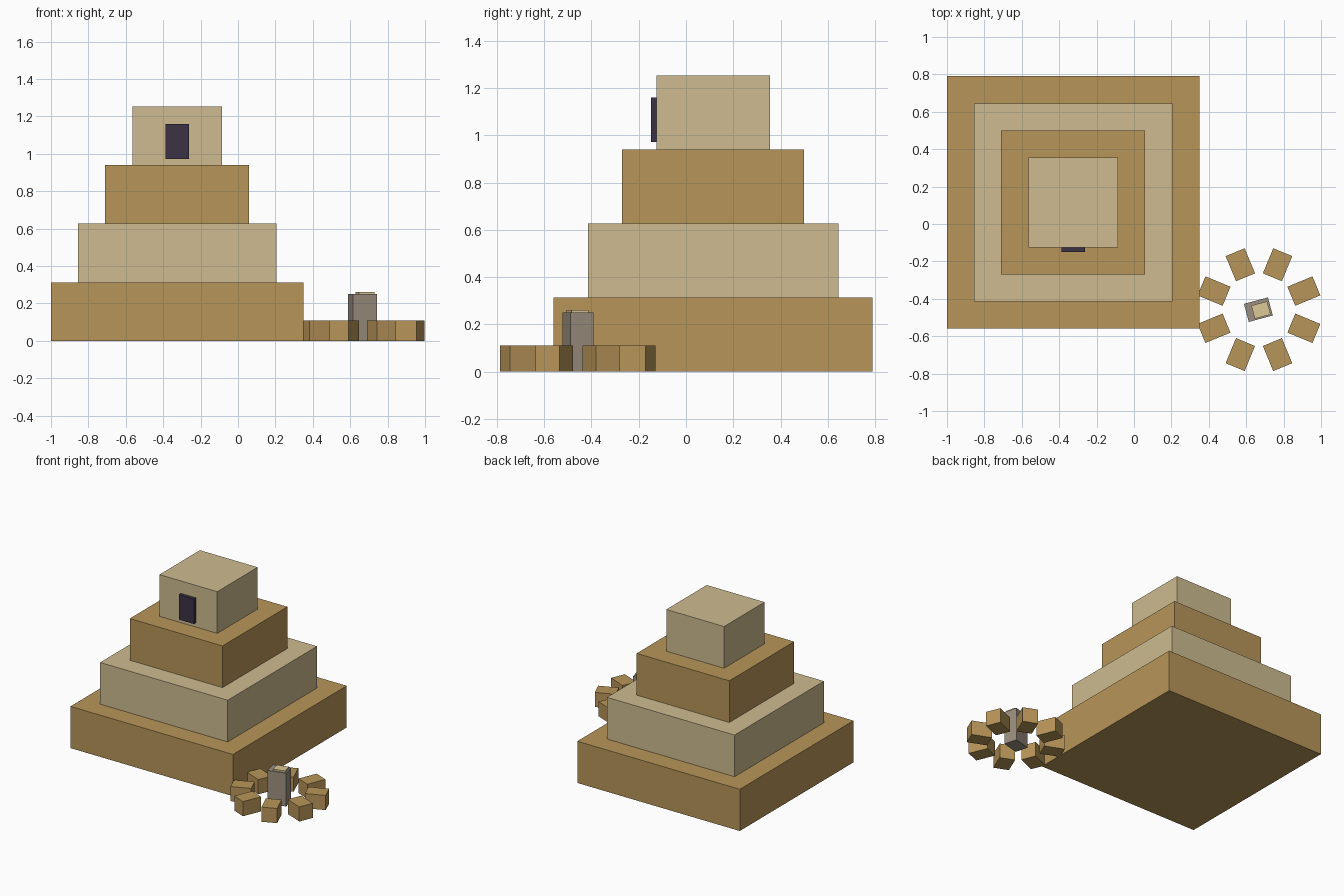
import bpy
from math import cos, sin, radians

if "Cube" in bpy.data.objects:
    bpy.data.objects.remove(bpy.data.objects["Cube"])


def material(name, rgb):
    m = bpy.data.materials.new(name)
    m.diffuse_color = (*rgb, 1)
    m.use_nodes = True
    m.node_tree.nodes["Principled BSDF"].inputs["Base Color"].default_value = m.diffuse_color
    return m


SAND = material("sandstone", (0.48, 0.30, 0.10))
PALE = material("pale_stone", (0.62, 0.50, 0.28))
DARK = material("dark_opening", (0.045, 0.032, 0.06))
GREY = material("grey_stone", (0.33, 0.27, 0.21))
CREAM = material("cream_stone", (0.72, 0.58, 0.31))


def box(name, centre, size, mat, turn=0.0):
    bpy.ops.mesh.primitive_cube_add(size=1, location=centre, rotation=(0, 0, turn))
    ob = bpy.context.object
    ob.name = name
    ob.scale = size
    bpy.ops.object.transform_apply(location=False, rotation=False, scale=True)
    ob.data.materials.append(mat)
    return ob


# Stepped temple: four shrinking tiers in alternating stone
TX, TY, TIER = -0.325, 0.115, 0.3133
for i in range(4):
    width = 1.35 - 0.29 * i
    box(f"temple_tier_{i + 1}", (TX, TY, TIER * (i + 0.5)),
        (width, width, TIER), PALE if i % 2 else SAND)

# Doorway on the front of the top shrine
box("shrine_doorway", (TX, -0.135, 1.066), (0.125, 0.028, 0.188), DARK)

# Ring of low stones facing the centre
RX, RY, R = 0.668, -0.458, 0.26
for i in range(8):
    a = radians(22.5 + 45 * i)
    box(f"ring_stone_{i + 1}", (RX + R * cos(a), RY + R * sin(a), 0.055),
        (0.145, 0.11, 0.11), SAND, a)

# Standing stone with a pale inset slab on top
box("standing_stone", (0.665, -0.458, 0.125), (0.133, 0.1, 0.25), GREY, radians(15))
box("standing_stone_cap", (0.679, -0.46, 0.2515), (0.088, 0.073, 0.021), CREAM, radians(15))
